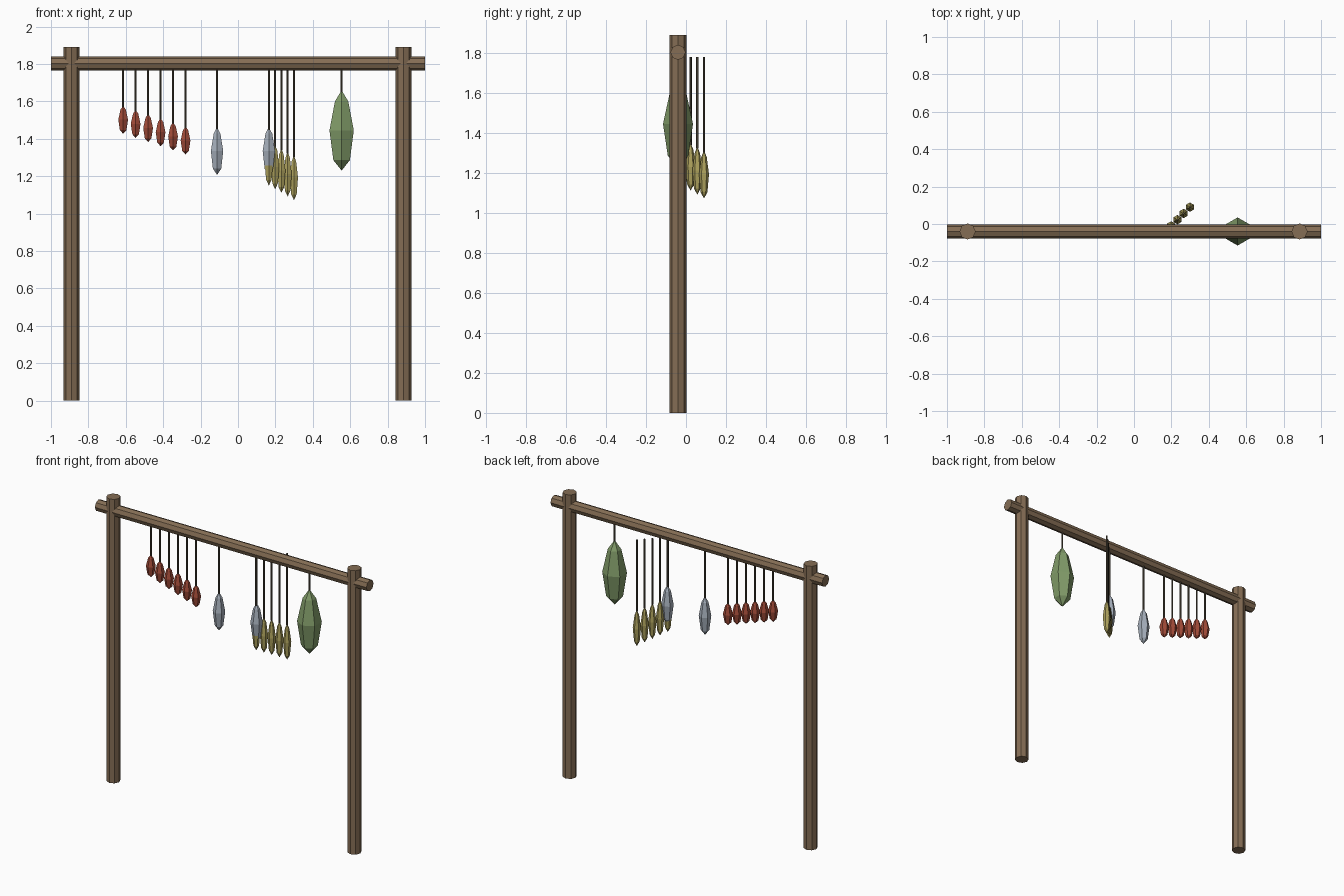
import bpy, bmesh
from math import pi, cos, sin

if "Cube" in bpy.data.objects:
    bpy.data.objects.remove(bpy.data.objects["Cube"])

def mat(name, c):
    m = bpy.data.materials.new(name)
    m.diffuse_color = (*c, 1)
    m.use_nodes = True
    m.node_tree.nodes["Principled BSDF"].inputs["Base Color"].default_value = m.diffuse_color
    return m

WOOD = mat("wood", (0.235, 0.155, 0.09))
CORD = mat("cord", (0.09, 0.075, 0.05))
RED = mat("red", (0.36, 0.07, 0.04))
GREY = mat("silver", (0.38, 0.43, 0.5))
YELLOW = mat("yellow", (0.42, 0.36, 0.11))
GREEN = mat("green", (0.22, 0.33, 0.14))
Y0 = -0.04   # plane of the frame

def rod(name, loc, r, length, sides, m, rot=(0, 0, 0)):
    bpy.ops.mesh.primitive_cylinder_add(vertices=sides, radius=r, depth=length, location=loc, rotation=rot)
    o = bpy.context.object
    o.name = name
    o.data.materials.append(m)
    return o

# Faceted pod: (height fraction, radius fraction) rings between two points
LONG = [(0.13, 0.68), (0.5, 1.0), (0.86, 0.55)]

def pod(name, x, y, top, bottom, r, m, rings=LONG, sides=6):
    bm = bmesh.new()
    h = bottom - top
    loops = []
    for f, k in [(1 - a, b) for a, b in reversed(rings)]:
        loops.append([bm.verts.new((x + r * k * sin(2 * pi * i / sides),
                                    y + r * k * cos(2 * pi * i / sides), top + h * f))
                      for i in range(sides)])
    tip, base = bm.verts.new((x, y, top)), bm.verts.new((x, y, bottom))
    for i in range(sides):
        j = (i + 1) % sides
        bm.faces.new((tip, loops[0][i], loops[0][j]))
        bm.faces.new((base, loops[-1][j], loops[-1][i]))
        for a, b in zip(loops, loops[1:]):
            bm.faces.new((a[i], b[i], b[j], a[j]))
    bmesh.ops.recalc_face_normals(bm, faces=bm.faces)
    me = bpy.data.meshes.new(name)
    bm.to_mesh(me)
    bm.free()
    me.materials.append(m)
    o = bpy.data.objects.new(name, me)
    bpy.context.collection.objects.link(o)

def hang(name, x, y, top, bottom, r, m):
    pod(name, x, y, top, bottom, r, m)
    rod(name + "_cord", (x, y, (1.78 + top - 0.01) / 2), 0.006, 1.78 - top + 0.01, 6, CORD)

# Frame: two posts and a crossbar
for side, x in (("left", -0.89), ("right", 0.885)):
    rod(side + "_post", (x, Y0, 0.945), 0.043, 1.89, 8, WOOD)
rod("crossbar", (0, Y0, 1.803), 0.0375, 2.0, 8, WOOD, (0, pi / 2, 0))

# Row of red pods, stepping down
for i in range(6):
    hang(f"red_pod_{i+1}", -0.614 + 0.0667 * i, Y0, 1.577 - 0.0222 * i, 1.427 - 0.0222 * i, 0.03, RED)
# Two silver pods
for i, x in enumerate((-0.112, 0.165)):
    hang(f"silver_pod_{i+1}", x, Y0, 1.463, 1.207, 0.038, GREY)
# Diagonal row of yellow pods
for i in range(5):
    hang(f"yellow_pod_{i+1}", 0.165 + 0.0335 * i, -0.044 + 0.0335 * i,
         1.387 - 0.0185 * i, 1.15 - 0.0195 * i, 0.025, YELLOW)
# Large green pod
hang("green_pod", 0.554, Y0, 1.66, 1.23, 0.075, GREEN)
